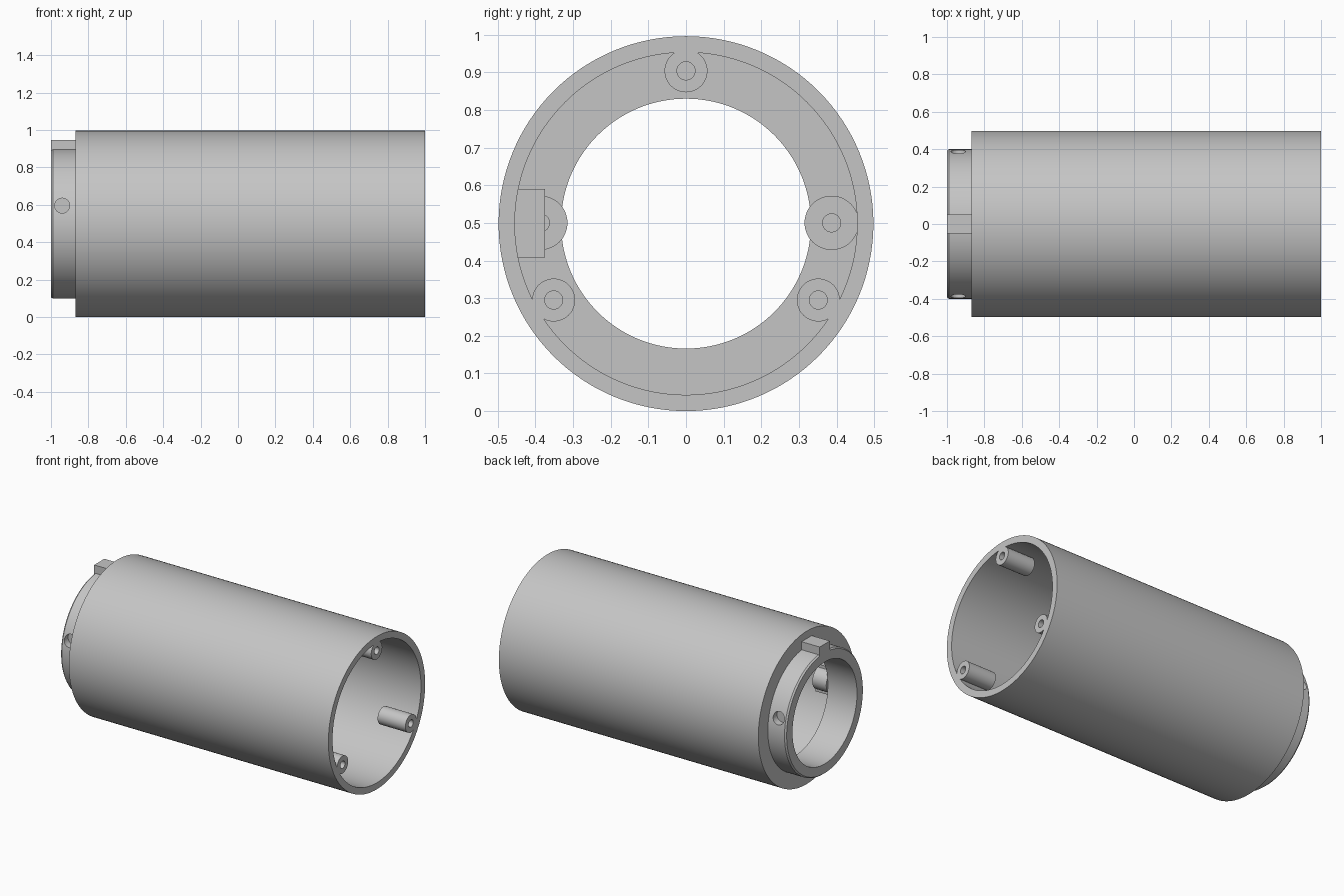
import bpy, bmesh, math
from mathutils import Matrix, Vector

cube = bpy.data.objects.get("Cube")
if cube:
    bpy.data.objects.remove(cube, do_unlink=True)

MID = 0.498          # height of the tube axis
WALL = -0.79         # inner face of the end wall

grey = bpy.data.materials.new("plain_grey")
grey.use_nodes = True
colour = (0.56, 0.56, 0.56, 1)
grey.diffuse_color = colour
grey.node_tree.nodes["Principled BSDF"].inputs["Base Color"].default_value = colour


def finish(name, bm, smooth=True):
    bmesh.ops.remove_doubles(bm, verts=bm.verts, dist=1e-5)
    bmesh.ops.recalc_face_normals(bm, faces=bm.faces)
    mesh = bpy.data.meshes.new(name)
    bm.to_mesh(mesh)
    bm.free()
    mesh.materials.append(grey)
    obj = bpy.data.objects.new(name, mesh)
    bpy.context.collection.objects.link(obj)
    if smooth:
        bpy.ops.object.select_all(action='DESELECT')
        obj.select_set(True)
        bpy.context.view_layer.objects.active = obj
        bpy.ops.object.shade_smooth_by_angle(angle=math.radians(30))
    return obj


def lathe(name, profile, y=0, z=MID, closed=False, steps=48):
    """Turn an (x, radius) profile about an axis parallel to x."""
    bm = bmesh.new()
    verts = [bm.verts.new((x, 0, r)) for x, r in profile]
    edges = [bm.edges.new(pair) for pair in zip(verts, verts[1:])]
    if closed:
        edges.append(bm.edges.new((verts[-1], verts[0])))
    bmesh.ops.spin(bm, geom=verts + edges, cent=(0, 0, 0), axis=(1, 0, 0),
                   angle=math.tau, steps=steps)
    bmesh.ops.translate(bm, verts=bm.verts, vec=(0, y, z))
    return finish(name, bm)


def box(name, low, high, pocket=None):
    bm = bmesh.new()
    low, high = Vector(low), Vector(high)
    bmesh.ops.create_cube(bm, size=1)
    bmesh.ops.scale(bm, verts=bm.verts, vec=high - low)
    bmesh.ops.translate(bm, verts=bm.verts, vec=(low + high) / 2)
    if pocket:
        inset, depth = pocket
        bm.normal_update()
        face = next(f for f in bm.faces if f.normal.y > 0.9)
        bmesh.ops.inset_region(bm, faces=[face], thickness=inset)
        floor = bmesh.ops.extrude_discrete_faces(bm, faces=[face])["faces"][0]
        bmesh.ops.translate(bm, verts=floor.verts, vec=(0, -depth, 0))
    return finish(name, bm, smooth=False)


def screw_boss(name, start, end, radius, y, z):
    hole, floor = 0.024, start + 0.3 * (end - start)
    return lathe(name, [(start, 0), (start, radius), (end, radius),
                        (end, hole), (floor, hole), (floor, 0)], y, z)


# Tube, end wall and stepped collar in one turned profile
body = lathe("tube_body", [
    (1, 0.498), (-0.87, 0.498), (-0.87, 0.4), (-0.99, 0.4), (-1, 0.392),
    (-1, 0.332), (WALL, 0.332), (WALL, 0.455), (1, 0.455)],
    closed=True, steps=128)

# Blind side holes in the collar
for side in (-1, 1):
    bm = bmesh.new()
    bmesh.ops.create_cone(bm, cap_ends=True, segments=32, radius1=0.04,
                          radius2=0.04, depth=0.2,
                          matrix=Matrix.Rotation(math.pi / 2, 4, 'X'))
    bmesh.ops.translate(bm, verts=bm.verts, vec=(-0.94, side * 0.45, 0.595))
    cutter = finish("hole_cutter", bm, smooth=False)
    cutter.hide_render = True
    cut = body.modifiers.new("side_hole", 'BOOLEAN')
    cut.operation = 'DIFFERENCE'
    cut.solver = 'EXACT'
    cut.object = cutter
    bpy.context.view_layer.objects.active = body
    bpy.ops.object.modifier_apply(modifier=cut.name)
    bpy.data.objects.remove(cutter, do_unlink=True)

# Locating key on top of the collar
box("collar_key", (-1, -0.052, 0.88), (-0.86, 0.052, 0.947))

# Three screw bosses flush with the open end
for i in range(3):
    a = math.radians(90 + 120 * i)
    screw_boss(f"end_boss_{i + 1}", 0.8, 1, 0.057,
               0.406 * math.cos(a), MID + 0.406 * math.sin(a))

# Pair of larger bosses on the inner wall
for side, label in ((-1, "front"), (1, "back")):
    screw_boss(f"wall_boss_{label}", WALL, -0.69, 0.072, side * 0.387, 0.5)

# Socket block covering the front wall boss
box("socket_block", (WALL, -0.455, 0.408), (-0.67, -0.375, 0.59),
    pocket=(0.032, 0.04))
